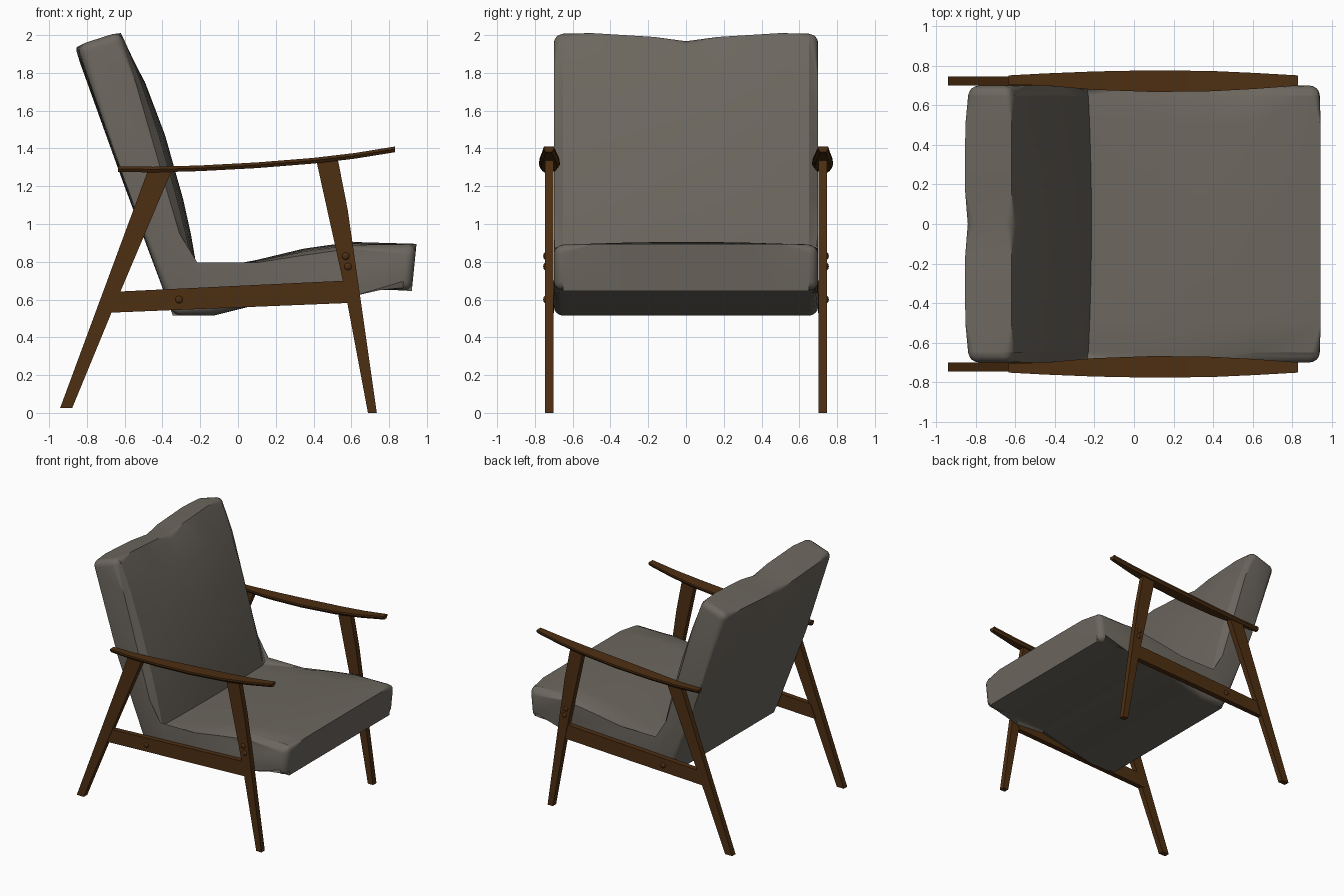
import bpy, bmesh, math
from mathutils import Matrix, Vector

cube = bpy.data.objects.get("Cube")
if cube:
    bpy.data.objects.remove(cube, do_unlink=True)


def make_material(name, rgb):
    mat = bpy.data.materials.new(name)
    mat.use_nodes = True
    mat.diffuse_color = (*rgb, 1)
    mat.node_tree.nodes["Principled BSDF"].inputs["Base Color"].default_value = (*rgb, 1)
    return mat


fabric = make_material("grey fabric", (0.15, 0.135, 0.113))
wood = make_material("dark wood", (0.075, 0.028, 0.006))


def finish(name, bm, mat, angle=30):
    bmesh.ops.recalc_face_normals(bm, faces=bm.faces)
    mesh = bpy.data.meshes.new(name)
    bm.to_mesh(mesh)
    bm.free()
    mesh.materials.append(mat)
    obj = bpy.data.objects.new(name, mesh)
    bpy.context.collection.objects.link(obj)
    bpy.ops.object.select_all(action='DESELECT')
    obj.select_set(True)
    bpy.context.view_layer.objects.active = obj
    bpy.ops.object.shade_smooth_by_angle(angle=math.radians(angle))
    return obj


def loft(sections):
    """Skin matching closed rings of points and cap both ends."""
    bm = bmesh.new()
    rings = [[bm.verts.new(p) for p in ring] for ring in sections]
    n = len(rings[0])
    for a, b in zip(rings, rings[1:]):
        for i in range(n):
            j = (i + 1) % n
            bm.faces.new((a[i], a[j], b[j], b[i]))
    bm.faces.new(rings[0])
    bm.faces.new(rings[-1])
    return bm, rings


def round_edges(bm, edges, width, segments):
    bmesh.ops.bevel(bm, geom=edges, offset=width, segments=segments,
                    profile=0.5, affect='EDGES', clamp_overlap=True)


# Upholstery outline: x, z, crown in x, crown in z, rounded corner
OUTLINE = [
    (-0.345, 0.515, 0, 0, True),
    (-0.60, 1.23, -0.012, 0, False),
    (-0.85, 1.945, -0.005, 0, True),
    (-0.62, 2.02, 0, 0, True),
    (-0.542, 1.75, 0.05, 0, False),
    (-0.461, 1.47, 0.075, 0, False),
    (-0.363, 1.13, 0.073, 0, False),
    (-0.31, 0.95, 0.06, 0, False),
    (-0.25, 0.74, 0.035, 0.01, False),
    (0.10, 0.795, 0, 0.015, False),
    (0.35, 0.835, 0, 0.035, False),
    (0.60, 0.87, 0, 0.035, False),
    (0.945, 0.89, 0, 0.005, True),
    (0.92, 0.645, 0, 0, True),
    (0.60, 0.665, 0, 0, False),
    (0.35, 0.635, 0, 0, False),
    (-0.13, 0.515, 0, 0, False),
]


def upholstery_section(y):
    t = min(abs(y) / 0.65, 1)
    crown = 0 if abs(y) > 0.66 else 0.55 + 0.45 * (1 - t * t)
    ring = []
    for x, z, dx, dz, _ in OUTLINE:
        dip = 0.04 * (1 - t) if z > 1.9 else 0
        ring.append((x + dx * crown, y, z + dz * crown - dip))
    return ring


half = [0.70, 0.65, 0.5, 0.34, 0.17]
stations = [-y for y in half] + [0] + half[::-1]
bm, rings = loft([upholstery_section(y) for y in stations])
ends = set(rings[0]) | set(rings[-1])
corners = [{ring[i] for ring in rings} for i, p in enumerate(OUTLINE) if p[4]]
edges = []
for e in bm.edges:
    pair = set(e.verts)
    on_end = pair <= set(rings[0]) or pair <= set(rings[-1])
    if on_end or any(pair <= c for c in corners):
        edges.append(e)
round_edges(bm, edges, 0.049, 4)
finish("seat_and_back_cushion", bm, fabric, 28)


def plank(name, profile, y0, y1):
    """Side profile in x and z given thickness in y."""
    bm, _ = loft([[(x, y, z) for x, z in profile] for y in (y0, y1)])
    sharp = [e for e in bm.edges if e.calc_face_angle(0) > 0.6]
    round_edges(bm, sharp, 0.005, 2)
    finish(name, bm, wood)


def armrest(name, side):
    # Station: x, top height, inner y, outer y
    path = [(-0.635, 1.306, 0.706, 0.752), (-0.45, 1.303, 0.70, 0.762),
            (-0.2, 1.31, 0.679, 0.772), (0.1, 1.326, 0.668, 0.778),
            (0.4, 1.35, 0.672, 0.774), (0.62, 1.376, 0.684, 0.764),
            (0.83, 1.41, 0.70, 0.752)]
    sections = []
    for x, z, a, b in path:
        sections.append([(x, side * a, z), (x, side * b, z),
                         (x, side * b, z - 0.014), (x, side * (b - 0.012), z - 0.03),
                         (x, side * (a + 0.012), z - 0.03), (x, side * a, z - 0.014)])
    bm, _ = loft(sections)
    round_edges(bm, [e for e in bm.edges if e.calc_face_angle(0) > 1.2], 0.004, 2)
    finish(name, bm, wood)


def screw_cap(name, x, z, side):
    bm = bmesh.new()
    place = Matrix.Translation(Vector((x, side * 0.744, z))) @ Matrix.Diagonal((1, 0.6, 1, 1))
    bmesh.ops.create_uvsphere(bm, u_segments=14, v_segments=8, radius=0.02, matrix=place)
    finish(name, bm, wood)


REAR_LEG = [(-0.942, 0.025), (-0.878, 0.025), (-0.67, 0.53), (-0.352, 1.28), (-0.478, 1.28)]
FRONT_LEG = [(0.688, 0), (0.735, 0), (0.612, 0.86), (0.58, 1.08), (0.528, 1.345),
             (0.415, 1.335), (0.566, 0.65)]
RAIL = [(-0.69, 0.53), (0.585, 0.582), (0.57, 0.70), (-0.64, 0.642)]

# Wooden side frames
for label, side in (("left", 1), ("right", -1)):
    plank(label + "_rear_leg", REAR_LEG, side * 0.702, side * 0.746)
    plank(label + "_front_leg", FRONT_LEG, side * 0.702, side * 0.746)
    plank(label + "_seat_rail", RAIL, side * 0.698, side * 0.741)
    armrest(label + "_armrest", side)
    for i, (x, z) in enumerate([(0.57, 0.83), (0.582, 0.775), (-0.312, 0.60)]):
        screw_cap(f"{label}_screw_cap_{i + 1}", x, z, side)
